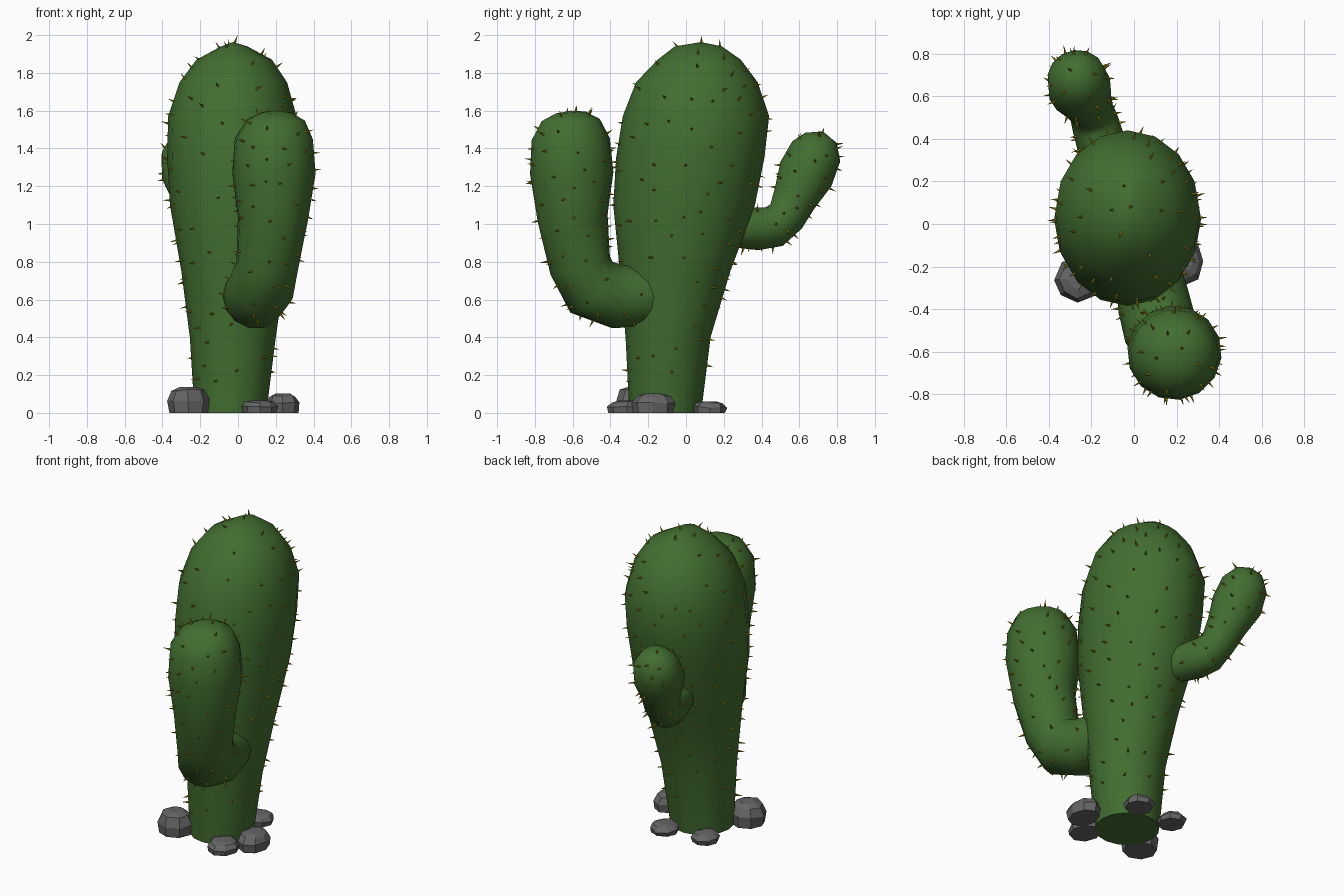
import bpy, bmesh, math, random
from mathutils import Vector
from mathutils.bvhtree import BVHTree

if "Cube" in bpy.data.objects:
    bpy.data.objects.remove(bpy.data.objects["Cube"])

random.seed(4)


def material(name, rgb):
    m = bpy.data.materials.new(name)
    m.diffuse_color = (*rgb, 1)
    m.use_nodes = True
    m.node_tree.nodes["Principled BSDF"].inputs["Base Color"].default_value = m.diffuse_color
    return m


GREEN = material("cactus_green", (0.055, 0.155, 0.03))
YELLOW = material("spine_yellow", (0.33, 0.27, 0.01))
GREY = material("rock_grey", (0.13, 0.13, 0.13))


def make_object(name, bm, mat, smooth):
    bmesh.ops.recalc_face_normals(bm, faces=bm.faces)
    for f in bm.faces:
        f.smooth = smooth
    me = bpy.data.meshes.new(name)
    bm.to_mesh(me)
    bm.free()
    me.materials.append(mat)
    ob = bpy.data.objects.new(name, me)
    bpy.context.collection.objects.link(ob)
    if smooth:
        bpy.ops.object.select_all(action='DESELECT')
        ob.select_set(True)
        bpy.context.view_layer.objects.active = ob
        bpy.ops.object.shade_smooth_by_angle(angle=math.radians(55))
    return ob


def loft(bm, rings, tip=None, cap_base=True):
    """Skin a list of point rings, closing with a tip point or a flat cap."""
    loops = [[bm.verts.new(p) for p in r] for r in rings]
    n = len(loops[0])
    for a, b in zip(loops, loops[1:]):
        for i in range(n):
            j = (i + 1) % n
            bm.faces.new((a[i], a[j], b[j], b[i]))
    if cap_base:
        bm.faces.new(loops[0][::-1])
    if tip is None:
        bm.faces.new(loops[-1])
    else:
        t = bm.verts.new(tip)
        for i in range(n):
            bm.faces.new((loops[-1][i], loops[-1][(i + 1) % n], t))


def ellipse(c, u, v, n):
    return [Vector(c) + u * math.cos(2 * math.pi * i / n) + v * math.sin(2 * math.pi * i / n)
            for i in range(n)]


# Trunk: z, x min, x max, y min, y max
trunk_rings = [
    (0.00, -0.23, 0.15, -0.30, 0.08),
    (0.40, -0.255, 0.20, -0.32, 0.13),
    (0.75, -0.30, 0.25, -0.35, 0.235),
    (1.10, -0.36, 0.30, -0.385, 0.365),
    (1.35, -0.375, 0.315, -0.37, 0.415),
    (1.57, -0.37, 0.31, -0.335, 0.44),
    (1.75, -0.31, 0.26, -0.265, 0.38),
    (1.87, -0.22, 0.18, -0.15, 0.29),
    (1.94, -0.09, 0.05, -0.06, 0.19),
]
bm = bmesh.new()
loft(bm, [ellipse(((a + b) / 2, (c + d) / 2, z), Vector(((b - a) / 2, 0, 0)),
                  Vector((0, (d - c) / 2, 0)), 16) for z, a, b, c, d in trunk_rings],
     tip=(-0.025, 0.08, 1.963))
trunk = make_object("trunk", bm, GREEN, True)


def arm(name, path, tip):
    """Bent arm: circular sections (x, y, z, radius) square to the path."""
    pts = [Vector(p[:3]) for p in path] + [Vector(tip)]
    flat = pts[-1] - pts[0]
    side = Vector((flat.x, flat.y, 0)).cross(Vector((0, 0, 1))).normalized()
    rings = []
    for i, p in enumerate(path):
        t = (pts[i + 1] - pts[max(i - 1, 0)]).normalized()
        v = t.cross(side).normalized()
        rings.append(ellipse(pts[i], side * p[3], v * p[3], 14))
    bm = bmesh.new()
    loft(bm, rings, tip=tip)
    return make_object(name, bm, GREEN, True)


front_arm = arm("front_arm", [
    (0.05, -0.15, 0.62, 0.15),
    (0.09, -0.36, 0.615, 0.172),
    (0.125, -0.50, 0.665, 0.175),
    (0.155, -0.56, 0.78, 0.165),
    (0.185, -0.60, 1.03, 0.187),
    (0.19, -0.605, 1.27, 0.222),
    (0.19, -0.61, 1.45, 0.208),
    (0.20, -0.61, 1.55, 0.155),
    (0.205, -0.61, 1.59, 0.08),
], (0.21, -0.61, 1.60))

back_arm = arm("back_arm", [
    (-0.10, 0.20, 0.98, 0.10),
    (-0.155, 0.38, 0.975, 0.115),
    (-0.18, 0.465, 0.985, 0.112),
    (-0.20, 0.53, 1.04, 0.105),
    (-0.225, 0.575, 1.135, 0.118),
    (-0.255, 0.635, 1.265, 0.15),
    (-0.27, 0.69, 1.385, 0.138),
    (-0.277, 0.715, 1.455, 0.088),
], (-0.28, 0.725, 1.49))


# Spines: small cones scattered evenly over each part, skipping buried spots
parts = [trunk, front_arm, back_arm]
trees = []
for ob in parts:
    b = bmesh.new()
    b.from_mesh(ob.data)
    trees.append(BVHTree.FromBMesh(b))
    b.free()


def buried(p, skip):
    for k, tree in enumerate(trees):
        if k != skip:
            loc, nor, _, _ = tree.find_nearest(p)
            if (p - loc).dot(nor) < 0.01:
                return True
    return False


def spines(name, k, count, gap):
    me = parts[k].data
    polys = [f for f in me.polygons if f.center.z > 0.05]
    weights = [f.area for f in polys]
    placed = []
    bm = bmesh.new()
    for _ in range(6000):
        if len(placed) >= count:
            break
        f = random.choices(polys, weights)[0]
        co = [me.vertices[v].co for v in f.vertices]
        s, t = random.random(), random.random()
        p = co[0].lerp(co[1], s).lerp(co[-1].lerp(co[2], s), t)
        if p.z < 0.16 or buried(p, k) or any((p - q).length < gap for q in placed):
            continue
        placed.append(p)
        d = (f.normal + Vector([random.uniform(-0.2, 0.2) for _ in range(3)])).normalized()
        u = d.orthogonal().normalized()
        v = d.cross(u)
        r = 0.009
        loft(bm, [ellipse(p - d * 0.012, u * r, v * r, 6)],
             tip=p + d * random.uniform(0.032, 0.045))
    return make_object(name, bm, YELLOW, False)


spines("trunk_spines", 0, 135, 0.085)
spines("front_arm_spines", 1, 85, 0.07)
spines("back_arm_spines", 2, 48, 0.06)


# Rocks: centre x, y, half width x, y, height
rocks = [
    (-0.262, -0.26, 0.11, 0.11, 0.137),
    (0.115, -0.31, 0.095, 0.11, 0.066),
    (0.238, -0.175, 0.09, 0.115, 0.102),
    (0.066, 0.125, 0.09, 0.088, 0.06),
    (-0.205, 0.095, 0.085, 0.085, 0.06),
]
for i, (x, y, rx, ry, h) in enumerate(rocks):
    bm = bmesh.new()
    rings = []
    for z, s in ((0, 0.92), (0.5, 1.0), (0.86, 0.78), (1, 0.42)):
        ring = ellipse((x, y, z * h), Vector((rx * s, 0, 0)), Vector((0, ry * s, 0)), 8)
        for p in ring:
            if 0 < z < 1:
                p += Vector([random.uniform(-0.006, 0.006) for _ in range(3)])
        rings.append(ring)
    loft(bm, rings)
    make_object(f"rock_{i + 1}", bm, GREY, False)
